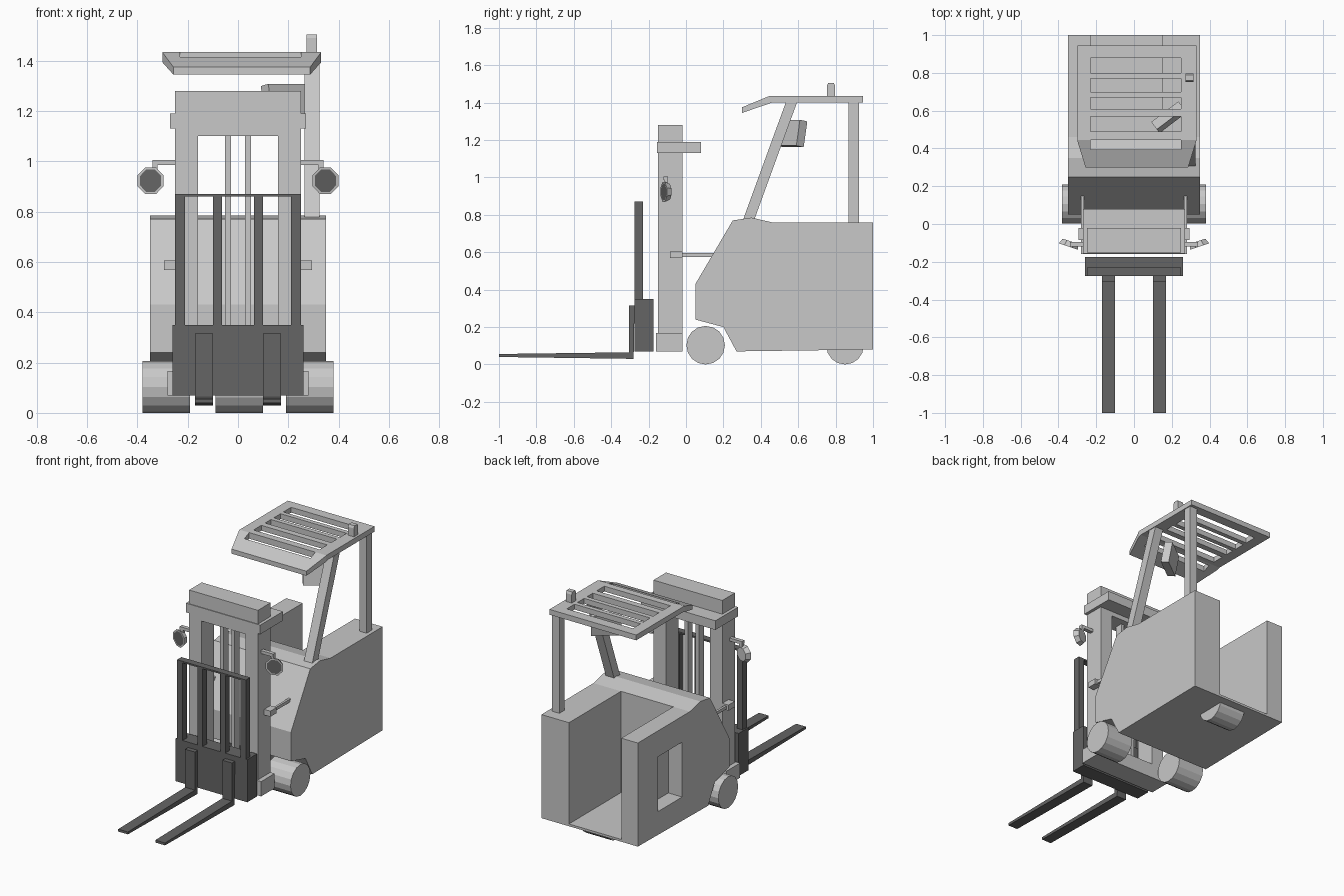
import bpy, bmesh, math
from mathutils import Vector, Matrix

cube = bpy.data.objects.get("Cube")
if cube:
    bpy.data.objects.remove(cube, do_unlink=True)


def material(name, value):
    m = bpy.data.materials.new(name)
    m.use_nodes = True
    col = (value, value, value, 1)
    m.diffuse_color = col
    m.node_tree.nodes["Principled BSDF"].inputs["Base Color"].default_value = col
    return m


LIGHT = material("light grey", 0.58)
DARK = material("dark grey", 0.13)


def finish(name, bm, *mats):
    bmesh.ops.recalc_face_normals(bm, faces=bm.faces)
    me = bpy.data.meshes.new(name)
    bm.to_mesh(me)
    bm.free()
    for m in mats:
        me.materials.append(m)
    ob = bpy.data.objects.new(name, me)
    bpy.context.collection.objects.link(ob)
    return ob


def add_box(bm, x, y, z, rot=None):
    """Box from (min, max) ranges, optionally rotated about its centre."""
    lo, hi = Vector((x[0], y[0], z[0])), Vector((x[1], y[1], z[1]))
    mat = Matrix.Translation((lo + hi) / 2) @ (rot or Matrix()) @ Matrix.Diagonal((*(hi - lo), 1))
    bmesh.ops.create_cube(bm, size=1, matrix=mat)


def boxes(name, mat, *ranges):
    bm = bmesh.new()
    for r in ranges:
        add_box(bm, *r)
    return finish(name, bm, mat)


def prism(profile, x0, x1):
    """Side profile of (y, z) points extruded along x."""
    bm = bmesh.new()
    f = bm.faces.new([bm.verts.new((x0, y, z)) for y, z in profile])
    ext = bmesh.ops.extrude_face_region(bm, geom=[f])["geom"]
    bmesh.ops.translate(bm, vec=(x1 - x0, 0, 0),
                        verts=[v for v in ext if isinstance(v, bmesh.types.BMVert)])
    bmesh.ops.recalc_face_normals(bm, faces=bm.faces)
    return bm


def slice_off(bm, point, normal):
    """Remove everything on the normal side of a plane and cap the cut."""
    bmesh.ops.bisect_plane(bm, geom=bm.verts[:] + bm.edges[:] + bm.faces[:],
                           plane_co=point, plane_no=normal, clear_outer=True)
    bmesh.ops.holes_fill(bm, edges=[e for e in bm.edges if e.is_boundary], sides=0)


def carve(ob, *ranges):
    """Subtract boxes from an object and bake the result."""
    cutter = boxes("cutter", LIGHT, *ranges)
    cutter.hide_render = True
    mod = ob.modifiers.new("carve", 'BOOLEAN')
    mod.operation, mod.solver, mod.object = 'DIFFERENCE', 'EXACT', cutter
    bpy.context.view_layer.update()
    deps = bpy.context.evaluated_depsgraph_get()
    baked = bpy.data.meshes.new_from_object(ob.evaluated_get(deps))
    ob.modifiers.clear()
    ob.data = baked
    bpy.data.objects.remove(cutter, do_unlink=True)


def add_wheel(bm, x, y, r, width):
    mat = Matrix.Translation((x, y, r)) @ Matrix.Rotation(math.pi / 2, 4, 'Y')
    bmesh.ops.create_cone(bm, cap_ends=True, segments=16, radius1=r, radius2=r,
                          depth=width, matrix=mat)


# Body with operator compartment open at the back and a side step recess
body = finish("body", prism([(0.05, 0.43), (0.05, 0.24), (0.20, 0.20), (0.27, 0.07),
                             (1, 0.08), (1, 0.76), (0.46, 0.76), (0.35, 0.785),
                             (0.25, 0.77)], -0.35, 0.35), LIGHT)
carve(body, ((-0.23, 0.15), (0.46, 1.2), (0.095, 1)))
carve(body, ((-0.5, -0.25), (0.54, 0.79), (0.23, 0.59)))

# Wheels: a pair in front, one rear wheel showing under the floor
for side, label in ((1, "left"), (-1, "right")):
    bm = bmesh.new()
    add_wheel(bm, side * 0.285, 0.105, 0.103, 0.19)
    finish("front_wheel_" + label, bm, LIGHT)
bm = bmesh.new()
add_wheel(bm, 0.005, 0.85, 0.1, 0.19)
slice_off(bm, (0, 0, 0.085), (0, 0, 1))
finish("rear_wheel", bm, LIGHT)

# Overhead guard with clipped front corners and slots
bm = prism([(0.30, 1.375), (0.445, 1.435), (0.945, 1.435), (0.945, 1.40),
            (0.46, 1.40), (0.30, 1.345)], -0.30, 0.33)
slice_off(bm, (-0.30, 0.44, 1.4), (-0.13, -0.04, 0))
slice_off(bm, (0.33, 0.44, 1.4), (0.13, -0.04, 0))
guard = finish("overhead_guard", bm, LIGHT)
carve(guard, *[((-0.23, 0.25), s, (1.3, 1.5)) for s in
               ((0.80, 0.88), (0.70, 0.77), (0.61, 0.67), (0.49, 0.57), (0.395, 0.445))])

# Guard posts, beacon and display
boxes("rear_post", LIGHT, ((0.272, 0.325), (0.87, 0.925), (0.75, 1.41)))
finish("front_post", prism([(0.30, 0.76), (0.36, 0.76), (0.595, 1.405), (0.535, 1.405)],
                           0.265, 0.325), LIGHT)
finish("beacon", prism([(0.753, 1.43), (0.797, 1.43), (0.797, 1.49), (0.79, 1.505),
                        (0.76, 1.505), (0.753, 1.49)], 0.272, 0.315), LIGHT)
tilt = Matrix.Rotation(math.radians(37), 4, 'Z') @ Matrix.Rotation(math.radians(-10), 4, 'X')
boxes("display", LIGHT, ((0.095, 0.275), (0.54, 0.59), (1.165, 1.305), tilt))

# Mast: outer rails, inner rails, cross members
Y = (-0.15, -0.02)
boxes("mast_rails", LIGHT, ((-0.25, -0.16), Y, (0.07, 1.2)), ((0.16, 0.25), Y, (0.07, 1.2)))
boxes("mast_inner_rails", LIGHT, *[((x - 0.012, x + 0.012), (-0.11, -0.06), (0.1, 1.12))
                                   for x in (-0.04, 0.04)])
boxes("mast_head", LIGHT, ((-0.25, 0.25), Y, (1.10, 1.28)))
boxes("mast_band", LIGHT, ((-0.27, 0.27), (-0.155, 0.08), (1.13, 1.19)))
boxes("mast_foot", LIGHT, ((-0.28, 0.28), (-0.16, -0.02), (0.07, 0.167)))

for side, label in ((1, "left"), (-1, "right")):
    def span(a, b):
        return tuple(sorted((side * a, side * b)))

    # Tilt strut between mast and body
    boxes("tilt_strut_" + label, LIGHT,
          (span(0.24, 0.295), (-0.085, -0.02), (0.568, 0.605)),
          (span(0.265, 0.28), (-0.03, 0.15), (0.575, 0.595)))
    # Mirror arm
    boxes("mirror_arm_" + label, LIGHT,
          (span(0.24, 0.34), (-0.12, -0.095), (0.985, 1.005)),
          (span(0.32, 0.34), (-0.115, -0.095), (0.95, 1.0)))
    # Octagonal mirror, dark glass inset in its front face
    bm = bmesh.new()
    bmesh.ops.create_cone(bm, cap_ends=True, segments=8, radius1=0.058, radius2=0.045,
                          depth=0.03, matrix=Matrix.Rotation(math.pi / 8, 4, 'Z'))
    glass = min(bm.faces, key=lambda f: f.calc_center_median().z)
    bmesh.ops.inset_region(bm, faces=[glass], thickness=0.01)
    glass.material_index = 1
    place = (Matrix.Translation((side * 0.343, -0.105, 0.923))
             @ Matrix.Rotation(side * math.radians(18), 4, 'Z')
             @ Matrix.Rotation(math.radians(-90), 4, 'X'))
    bmesh.ops.transform(bm, matrix=place, verts=bm.verts)
    finish("mirror_" + label, bm, LIGHT, DARK)

    # Fork: upright shank and tapering blade
    finish("fork_" + label, prism([(-1, 0.04), (-0.28, 0.03), (-0.275, 0.315),
                                   (-0.305, 0.315), (-0.305, 0.065), (-1, 0.056)],
                                  *span(0.10, 0.17)), DARK)

# Carriage and load backrest
boxes("carriage", DARK, ((-0.26, 0.26), (-0.275, -0.175), (0.07, 0.35)))
boxes("load_backrest", DARK, ((-0.25, 0.25), (-0.275, -0.23), (0.86, 0.87)),
      *[((x - w, x + w), (-0.275, -0.23), (0.34, 0.865))
        for x, w in ((-0.23, 0.02), (-0.082, 0.018), (0.082, 0.018), (0.23, 0.02))])
